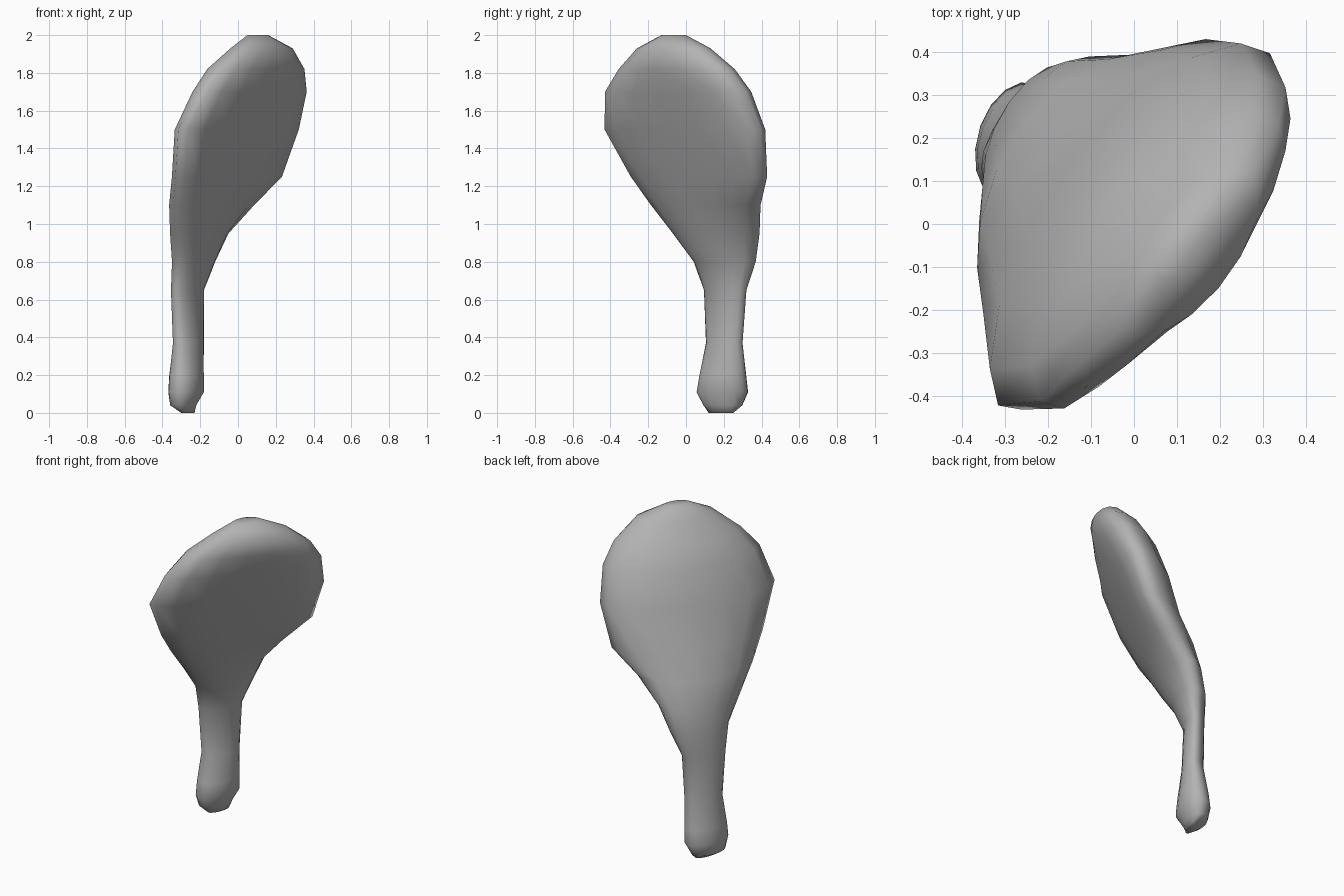
import bpy, bmesh
from math import sin, cos, asin, pi, sqrt

if "Cube" in bpy.data.objects:
    bpy.data.objects.remove(bpy.data.objects["Cube"])

grey = bpy.data.materials.new("plain grey")
grey.use_nodes = True
colour = (0.45, 0.45, 0.45, 1)
grey.diffuse_color = colour
grey.node_tree.nodes["Principled BSDF"].inputs["Base Color"].default_value = colour

SIDES = 16

# Horizontal sections: height, x range, y range, half thickness, backward bow
SECTIONS = [
    (0, -.30, -.23, .12, .25, .03, 0),
    (.04, -.36, -.22, .09, .30, .07, 0),
    (.11, -.37, -.18, .055, .33, .10, 0),
    (.2, -.365, -.18, .07, .32, .09, 0),
    (.37, -.345, -.18, .105, .30, .063, 0),
    (.65, -.355, -.18, .095, .32, .06, 0),
    (.8, -.35, -.12, .04, .37, .095, 0),
    (.95, -.36, -.05, -.07, .39, .122, 0),
    (1.1, -.36, .09, -.19, .39, .137, .044),
    (1.25, -.345, .24, -.30, .425, .137, .06),
    (1.5, -.33, .33, -.44, .415, .155, .064),
    (1.7, -.235, .37, -.435, .34, .165, .057),
    (1.82, -.16, .355, -.36, .255, .15, .03),
    (1.93, -.04, .29, -.26, .13, .11, 0),
    (2, .05, .16, -.13, 0, .04, 0),
]


def section_ring(bm, z, x0, x1, y0, y1, thick, bow):
    """Slanted oval that fills its x and y ranges, bowed towards the back."""
    hx, hy = (x1 - x0) / 2, (y1 - y0) / 2
    phase = asin(min(.7, thick * sqrt(2) / (hx + hy)))
    ring = []
    for i in range(SIDES):
        t = 2 * pi * i / SIDES
        shift = bow * sin(t) ** 2 / sqrt(2)
        x = (x0 + x1) / 2 + hx * cos(t - phase) - shift
        y = (y0 + y1) / 2 + hy * cos(t + phase) + shift
        ring.append(bm.verts.new((x, y, z)))
    return ring


# Leaning paddle: handle and domed blade in one skin
bm = bmesh.new()
rings = [section_ring(bm, *s) for s in SECTIONS]
for low, high in zip(rings, rings[1:]):
    for i in range(SIDES):
        j = (i + 1) % SIDES
        bm.faces.new((low[i], low[j], high[j], high[i]))
bm.faces.new(rings[0])
bm.faces.new(rings[-1])
bmesh.ops.recalc_face_normals(bm, faces=bm.faces)
mesh = bpy.data.meshes.new("paddle")
bm.to_mesh(mesh)
bm.free()
mesh.materials.append(grey)
mesh.shade_smooth()
paddle = bpy.data.objects.new("paddle", mesh)
bpy.context.collection.objects.link(paddle)
